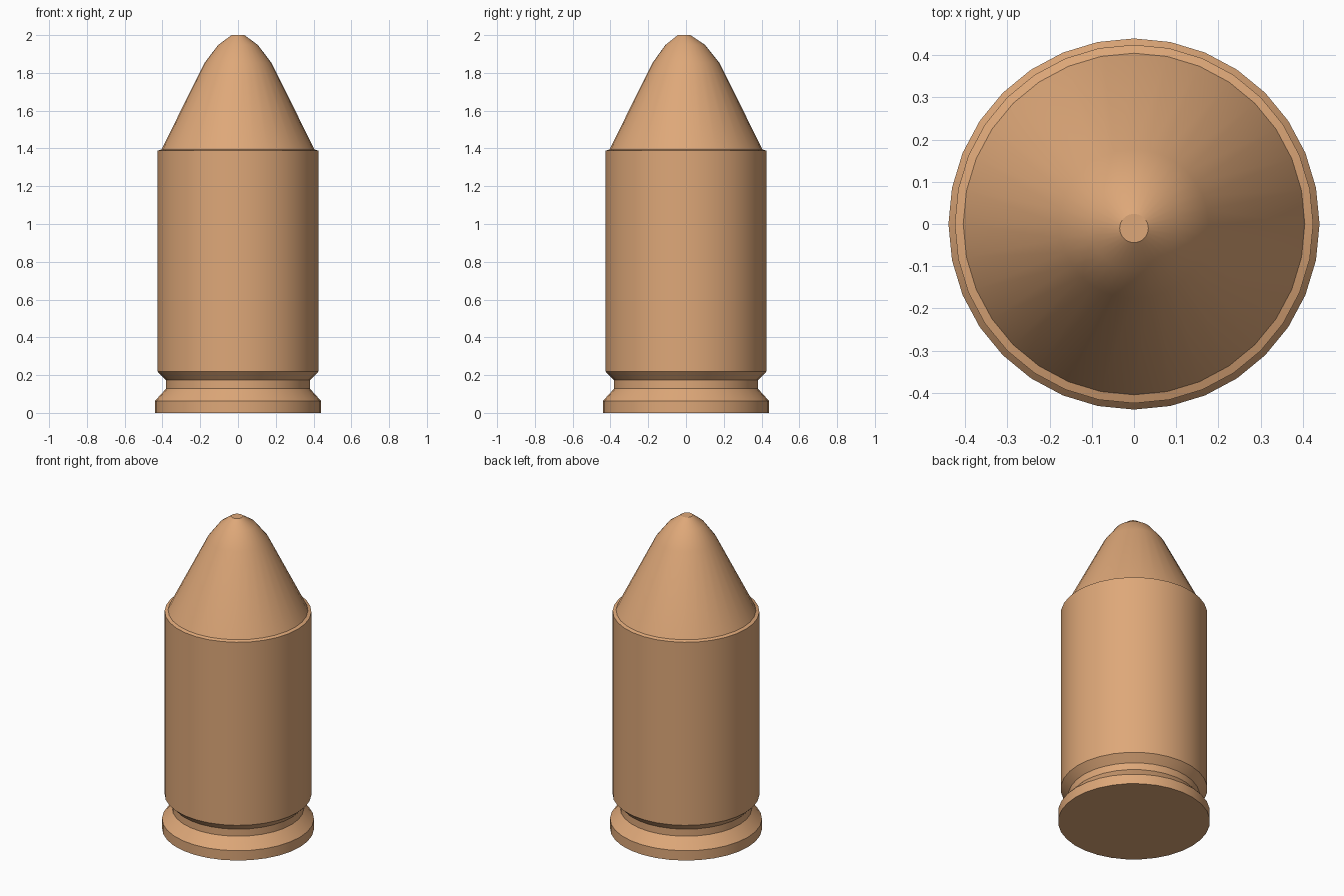
import bpy, bmesh, math

if "Cube" in bpy.data.objects:
    bpy.data.objects.remove(bpy.data.objects["Cube"])

SIDES = 32
copper = bpy.data.materials.new("copper")
copper.diffuse_color = (0.73, 0.39, 0.19, 1)
copper.use_nodes = True
copper.node_tree.nodes["Principled BSDF"].inputs["Base Color"].default_value = copper.diffuse_color


def lathe(name, profile, cap_bottom=False, cap_top=False):
    """Revolve (radius, z, y_shift) points around the z axis."""
    bm = bmesh.new()
    rings = []
    for r, z, dy in profile:
        rings.append([bm.verts.new((r * math.cos(2 * math.pi * i / SIDES),
                                    r * math.sin(2 * math.pi * i / SIDES) + dy, z))
                      for i in range(SIDES)])
    for a, b in zip(rings, rings[1:]):
        for i in range(SIDES):
            j = (i + 1) % SIDES
            bm.faces.new((a[i], a[j], b[j], b[i]))
    if cap_bottom:
        bm.faces.new(rings[0][::-1])
    if cap_top:
        bm.faces.new(rings[-1])
    mesh = bpy.data.meshes.new(name)
    bm.to_mesh(mesh)
    bm.free()
    mesh.materials.append(copper)
    obj = bpy.data.objects.new(name, mesh)
    bpy.context.collection.objects.link(obj)
    bpy.context.view_layer.objects.active = obj
    obj.select_set(True)
    bpy.ops.object.shade_smooth_by_angle(angle=math.radians(30))
    obj.select_set(False)
    return obj


# Casing: base rim, extractor groove, straight wall and rolled mouth
lathe("casing", [(0.44, 0, 0), (0.44, 0.063, 0), (0.381, 0.128, 0),
                 (0.381, 0.173, 0), (0.425, 0.218, 0), (0.425, 1.388, 0),
                 (0.405, 1.395, 0)], cap_bottom=True)

# Tapered nose with a rounded, slightly off-centre flat tip
lathe("nose", [(0.405, 1.395, 0), (0.177, 1.853, 0),
               (0.105, 1.948, -0.004), (0.034, 2.0, -0.01)], cap_top=True)
